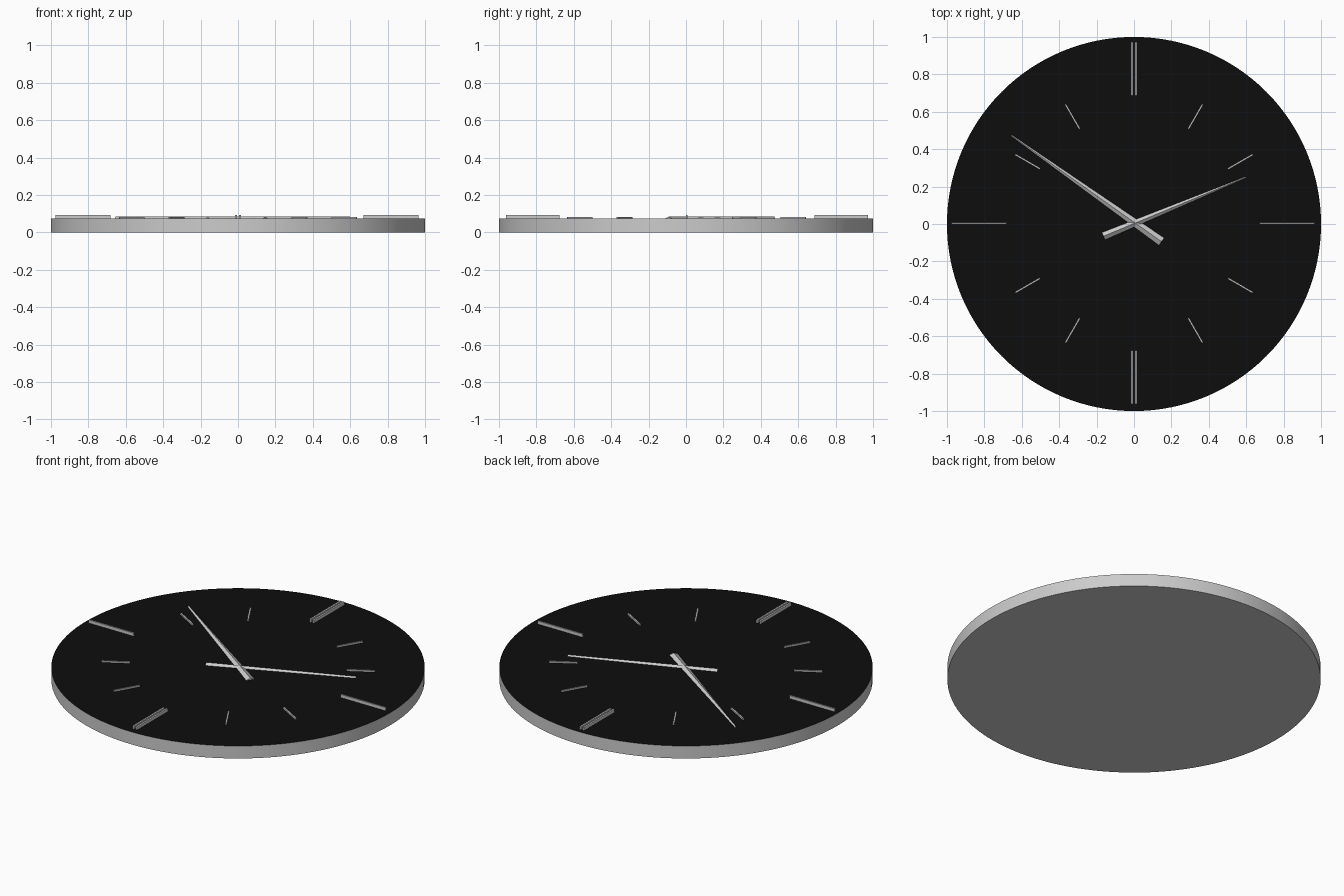
import bpy, bmesh
from math import radians, sin, cos
from mathutils import Vector

if "Cube" in bpy.data.objects:
    bpy.data.objects.remove(bpy.data.objects["Cube"])

TOP = 0.074   # dial surface height
SIDES = 128

black = bpy.data.materials.new("dial_black")
black.diffuse_color = (0.004, 0.004, 0.004, 1)
black.use_nodes = True
black.node_tree.nodes["Principled BSDF"].inputs["Base Color"].default_value = black.diffuse_color


def make_object(name, bm):
    mesh = bpy.data.meshes.new(name)
    bm.to_mesh(mesh)
    bm.free()
    obj = bpy.data.objects.new(name, mesh)
    bpy.context.collection.objects.link(obj)
    return obj


def bar(name, centre, length, width, height, angle):
    """Box lying on the dial, long side pointing along angle."""
    bpy.ops.mesh.primitive_cube_add(size=1, location=(*centre, TOP + height / 2),
                                    rotation=(0, 0, angle))
    obj = bpy.context.object
    obj.name = name
    obj.scale = (length, width, height)


def hand(name, tail, tip, tail_width, tip_width, height):
    """Tapered bar with a raised centre ridge."""
    tail, tip = Vector((*tail, TOP)), Vector((*tip, TOP))
    along = (tip - tail).normalized()
    side = Vector((-along.y, along.x, 0))
    up = Vector((0, 0, height))
    bm = bmesh.new()
    a, b = [[bm.verts.new(p + side * w / 2), bm.verts.new(p - side * w / 2),
             bm.verts.new(p + up)]
            for p, w in ((tail, tail_width), (tip, tip_width))]
    for i in range(3):
        j = (i + 1) % 3
        bm.faces.new((a[i], a[j], b[j], b[i]))
    bm.faces.new(a)
    bm.faces.new(b)
    bmesh.ops.recalc_face_normals(bm, faces=bm.faces)
    make_object(name, bm)


# Grey case: cylinder whose open top is closed by the dial
bm = bmesh.new()
bmesh.ops.create_cone(bm, cap_ends=True, segments=SIDES, radius1=1, radius2=1, depth=TOP)
bmesh.ops.translate(bm, verts=bm.verts, vec=(0, 0, TOP / 2))
lid = [f for f in bm.faces if f.normal.z > 0.9]
bmesh.ops.delete(bm, geom=lid, context='FACES_ONLY')
case = make_object("case", bm)
bpy.context.view_layer.objects.active = case
case.select_set(True)
bpy.ops.object.shade_smooth_by_angle(angle=radians(30))

# Black dial
bm = bmesh.new()
bmesh.ops.create_circle(bm, cap_ends=True, segments=SIDES, radius=1)
bmesh.ops.translate(bm, verts=bm.verts, vec=(0, 0, TOP))
dial = make_object("dial", bm)
dial.data.materials.append(black)

# Double bars at twelve and six
for label, y in (("twelve", 0.83), ("six", -0.82)):
    for x in (-0.01, 0.01):
        bar(f"marker_{label}", (x, y), 0.285, 0.010, 0.018, radians(90))

# Single long bars at three and nine
bar("marker_three", (0.818, 0.004), 0.295, 0.009, 0.018, 0)
bar("marker_nine", (-0.829, 0.004), 0.295, 0.009, 0.018, 0)

# Short bars at the remaining hours
for hour in (1, 2, 4, 5, 7, 8, 10, 11):
    a = radians(90 - 30 * hour)
    lift = 0.005 if hour in (1, 2, 10, 11) else 0
    bar(f"marker_{hour}", (0.657 * cos(a), 0.657 * sin(a) + lift), 0.153, 0.009, 0.009, a)

# Hands
hand("minute_hand", (0.147, -0.094), (-0.655, 0.473), 0.048, 0.008, 0.010)
hand("hour_hand", (-0.163, -0.065), (0.598, 0.25), 0.042, 0.007, 0.010)
